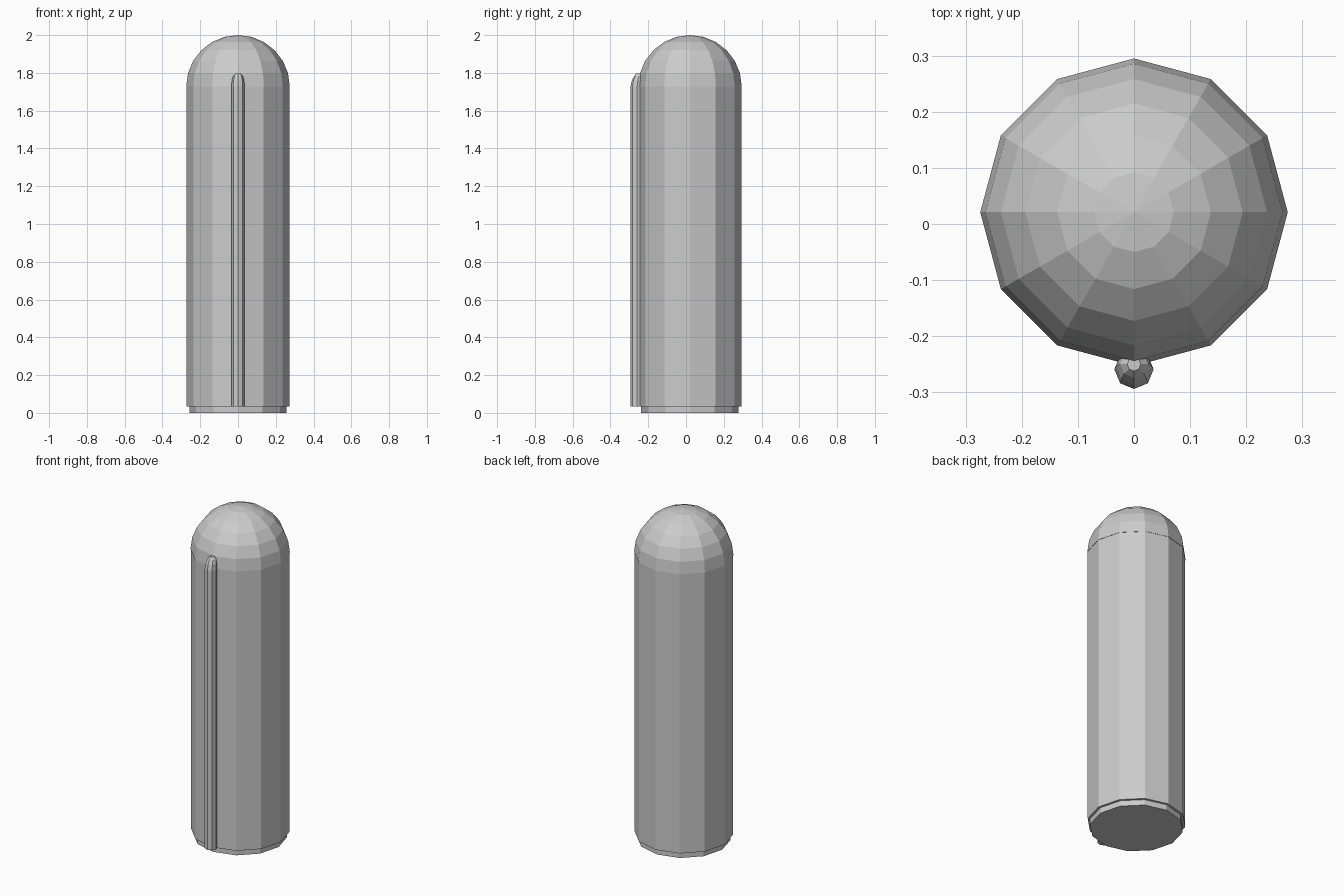
import bpy, bmesh
from math import sin, cos, pi, radians

if "Cube" in bpy.data.objects:
    bpy.data.objects.remove(bpy.data.objects["Cube"])


def loft(name, rings, sides):
    """Stack of horizontal rings (centre y, z, radius), capped at both ends."""
    bm = bmesh.new()
    loops = []
    for cy, z, r in rings:
        loops.append([bm.verts.new((r * cos(2 * pi * i / sides),
                                    cy + r * sin(2 * pi * i / sides), z))
                      for i in range(sides)])
    for a, b in zip(loops, loops[1:]):
        for i in range(sides):
            j = (i + 1) % sides
            bm.faces.new((a[i], a[j], b[j], b[i]))
    bm.faces.new(loops[0][::-1])
    bm.faces.new(loops[-1])
    # merge rings of zero radius into a point
    bmesh.ops.remove_doubles(bm, verts=bm.verts, dist=1e-5)
    bmesh.ops.recalc_face_normals(bm, faces=bm.faces)
    mesh = bpy.data.meshes.new(name)
    bm.to_mesh(mesh)
    bm.free()
    obj = bpy.data.objects.new(name, mesh)
    bpy.context.collection.objects.link(obj)
    return obj


CY = 0.021   # axis of the cylinder
SEAM = 1.728

# recessed foot
loft("foot", [(CY, 0, 0.258), (CY, 0.036, 0.258)], 12)

# main cylinder
loft("body", [(CY, 0.034, 0.272), (CY, SEAM, 0.272)], 12)

# domed top, 15 degree steps
R = 0.274
dome = [(CY, SEAM + (2 - SEAM) * sin(radians(a)), R * cos(radians(a)))
        for a in range(0, 90, 15)]
loft("dome", dome + [(CY, 2.0, 0.0)], 12)

# pipe up the front, its tip leaning in over the dome
P = -0.259
loft("front_pipe", [(P, 0.034, 0.035), (P, SEAM, 0.035), (-0.254, 1.762, 0.032),
                    (-0.249, 1.784, 0.025), (-0.25, 1.798, 0.012)], 8)
